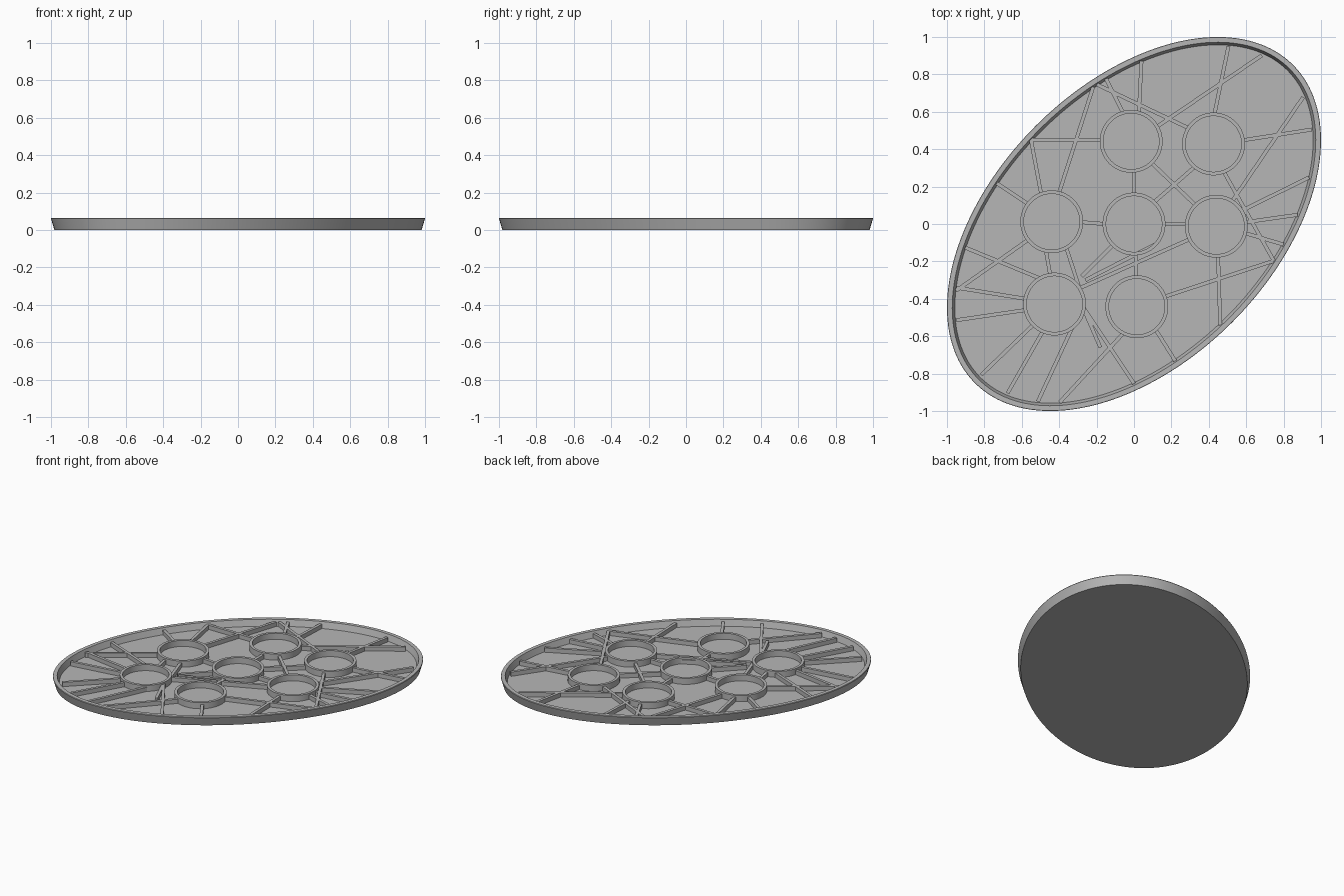
import bpy
import bmesh
import math
from mathutils import Matrix, Vector

cube = bpy.data.objects.get("Cube")
if cube:
    bpy.data.objects.remove(cube, do_unlink=True)

# Single grey plastic colour
grey = bpy.data.materials.new("grey plastic")
grey.use_nodes = True
colour = (0.47, 0.47, 0.47, 1)
grey.diffuse_color = colour
grey.node_tree.nodes["Principled BSDF"].inputs["Base Color"].default_value = colour

LONG, SHORT = 1.203, 0.743      # half axes of the oval, laid along the diagonal
FLOOR, TOP = 0.022, 0.065
RIB_TOP, RIB_WIDTH = 0.052, 0.02
RING_OUTER, RING_INNER = 0.168, 0.149
DIAGONAL = Matrix.Rotation(math.pi / 4, 3, "Z")


def finish(bm, name, smooth=True):
    bmesh.ops.recalc_face_normals(bm, faces=bm.faces)
    mesh = bpy.data.meshes.new(name)
    bm.to_mesh(mesh)
    bm.free()
    mesh.materials.append(grey)
    obj = bpy.data.objects.new(name, mesh)
    bpy.context.collection.objects.link(obj)
    if smooth:
        bpy.ops.object.select_all(action="DESELECT")
        obj.select_set(True)
        bpy.context.view_layer.objects.active = obj
        bpy.ops.object.shade_smooth_by_angle(angle=math.radians(30))
    return obj


def oval_loft(name, half_x, half_y, profile, steps, closed):
    """Sweep (outward offset, height) points around an oval."""
    bm = bmesh.new()
    loops = []
    for offset, z in profile:
        loop = []
        for i in range(steps):
            t = math.tau * i / steps
            normal = Vector((half_y * math.cos(t), half_x * math.sin(t), 0)).normalized()
            point = Vector((half_x * math.cos(t), half_y * math.sin(t), z))
            loop.append(bm.verts.new(DIAGONAL @ (point + normal * offset)))
        loops.append(loop)
    pairs = list(zip(loops, loops[1:]))
    if closed:
        pairs.append((loops[-1], loops[0]))
    else:
        bm.faces.new(loops[0])
        bm.faces.new(loops[-1])
    for low, high in pairs:
        for i in range(steps):
            j = (i + 1) % steps
            bm.faces.new((low[i], low[j], high[j], high[i]))
    return finish(bm, name)


# Oval tray: flared outer wall, flat lip, sloped inner wall, floor
oval_loft("oval_tray", LONG, SHORT,
          [(-0.018, 0), (0, TOP - 0.004), (-0.002, TOP), (-0.028, TOP), (-0.042, FLOOR)],
          160, False)

# Round sockets: a centre one plus three mirrored through the middle
half = [Vector((-0.015, 0.442)), Vector((0.425, 0.428)), Vector((0.44, -0.012))]
centres = [Vector((0, 0))] + half + [-c for c in half]
for number, centre in enumerate(centres):
    socket = oval_loft(f"socket_ring_{number}", RING_OUTER, RING_OUTER,
                       [(0, FLOOR - 0.005), (0, TOP),
                        (RING_INNER - RING_OUTER, TOP),
                        (RING_INNER - RING_OUTER, FLOOR - 0.005)], 64, True)
    socket.location = (centre.x, centre.y, 0)


def snap(point):
    """Seat a rib end inside the rim or a socket wall when it lies near one."""
    u = (point.x + point.y) / math.sqrt(2) / LONG
    v = (point.y - point.x) / math.sqrt(2) / SHORT
    reach = math.hypot(u, v)
    if reach > 0.9:
        return point * (0.955 / reach)
    for centre in centres:
        away = point - centre
        if away.length < RING_OUTER + 0.03:
            return centre + away.normalized() * (RING_OUTER + RING_INNER) / 2
    return point


def add_rib(bm, start, end):
    start, end = snap(start), snap(end)
    along = end - start
    middle = (start + end) / 2
    bottom = FLOOR - 0.005
    matrix = (Matrix.Translation((middle.x, middle.y, (bottom + RIB_TOP) / 2))
              @ Matrix.Rotation(math.atan2(along.y, along.x), 4, "Z")
              @ Matrix.Diagonal((along.length, RIB_WIDTH, RIB_TOP - bottom, 1)))
    bmesh.ops.create_cube(bm, size=1, matrix=matrix)


# Crossing ribs from the rim to the sockets (hundredths of a unit)
rim_ribs = [
    (51, 96, 43, 59), (69, 91, 14, 53), (4, 87, 3, 61), (-22, 74, -40, 17),
    (-55, 45, -18, 45), (-55, 45, -50, 17), (-74, 22, -57, 11), (-20, 75, 28, 52),
    (-15, 78, -6, 60), (92, 69, 53, 13), (96, 51, 60, 45), (94, 25, 59, 8),
    (89, 5, 60, 1), (76, -20, 48, 28), (80, -11, 60, -5), (76, -20, 16, -39),
    (46, -54, 45, -18), (22, -73, 12, -57), (0, -86, -27, -45), (-40, -96, -6, -59),
    (-52, -96, -32, -57), (-68, -91, -49, -58), (-83, -82, -54, -54),
    (-96, -52, -58, -46), (-86, -12, -51, -28), (-96, -36, -56, -8), (-95, -34, -58, -40),
]
# Short ribs running between sockets
inner_ribs = [
    (-47, -14, -45, -26), (-36, -13, -26, -32), (-28, -28, -11, -11),
    (-27, -33, 30, -8), (-26, -30, 14, -13), (-28, 1, -16, 0), (16, 0, 28, 0),
    (0, 28, 0, 16), (10, 32, 32, 11), (11, 12, 32, 30), (1, -16, 1, -27),
    (-24, -46, -18, -66),
]
bm = bmesh.new()
for x0, y0, x1, y1 in rim_ribs + inner_ribs:
    add_rib(bm, Vector((x0, y0)) / 100, Vector((x1, y1)) / 100)
finish(bm, "floor_ribs", smooth=False)
